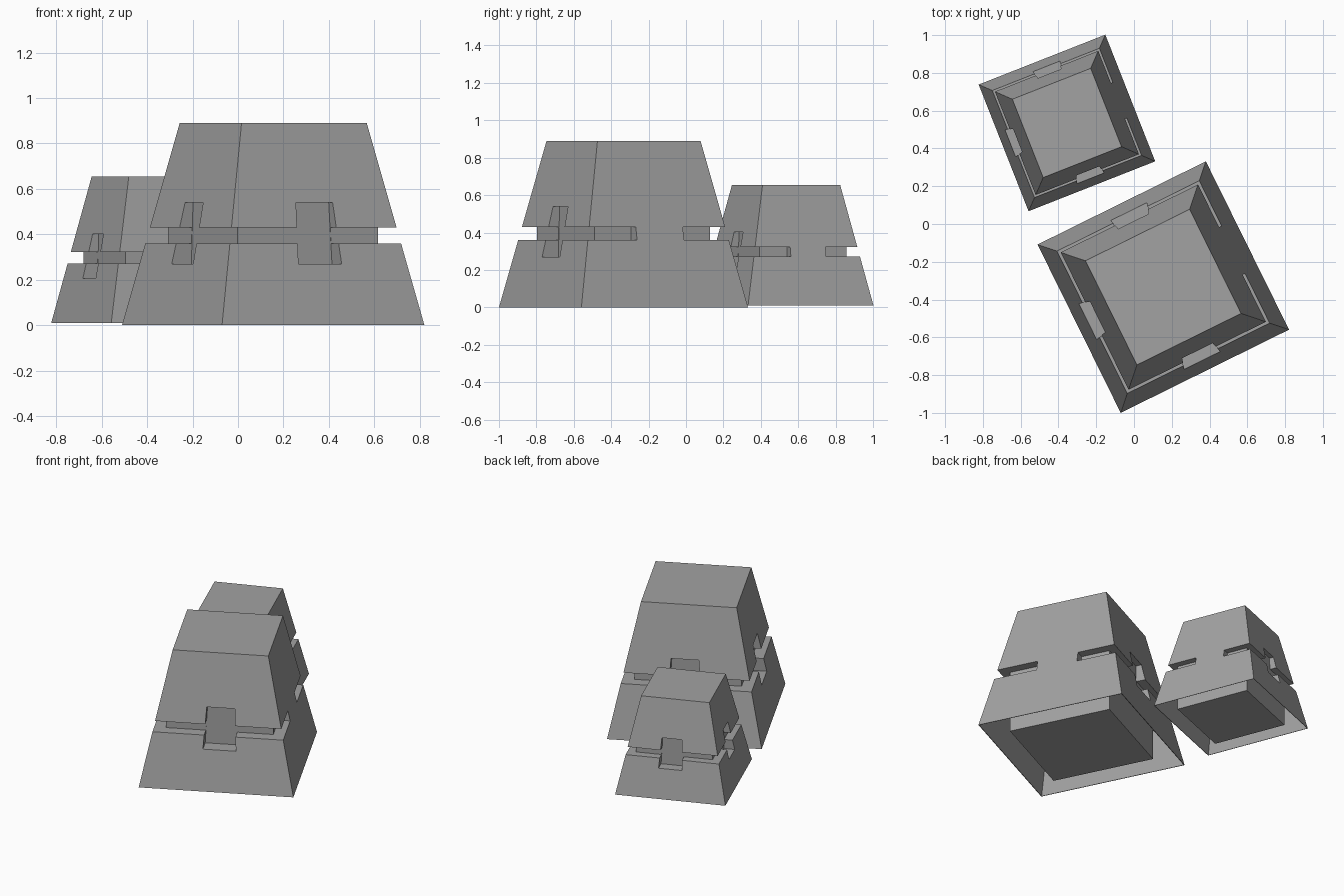
import bpy, bmesh, math
from mathutils import Matrix

cube = bpy.data.objects.get("Cube")
if cube:
    bpy.data.objects.remove(cube, do_unlink=True)

grey = bpy.data.materials.new("plain grey")
grey.use_nodes = True
grey.diffuse_color = (0.36, 0.36, 0.36, 1)
grey.node_tree.nodes["Principled BSDF"].inputs["Base Color"].default_value = grey.diffuse_color

CORE = 0.345          # half width of the inner core
SHIFT = 0.013         # sideways offset of the windows and bridge


def hull(z):
    """Half width of the sloping outer wall at a height."""
    return 0.497 - 0.213 * z


def add_object(name, bm):
    bmesh.ops.recalc_face_normals(bm, faces=bm.faces[:])
    mesh = bpy.data.meshes.new(name)
    bm.to_mesh(mesh)
    bm.free()
    mesh.materials.append(grey)
    obj = bpy.data.objects.new(name, mesh)
    bpy.context.collection.objects.link(obj)
    return obj


def square_stack(name, profile):
    """Square rings of (half width, height), joined and capped."""
    bm = bmesh.new()
    rings = [[bm.verts.new((sx * h, sy * h, z))
              for sx, sy in ((-1, -1), (1, -1), (1, 1), (-1, 1))]
             for h, z in profile]
    for a, b in zip(rings, rings[1:]):
        for i in range(4):
            j = (i + 1) % 4
            bm.faces.new((a[i], a[j], b[j], b[i]))
    bm.faces.new(rings[0])
    bm.faces.new(rings[-1])
    return add_object(name, bm)


def wedge(name, z0, z1, in0, out0, out1, half0, half1, shift):
    """Block reaching out along +x, tapering from bottom to top."""
    bm = bmesh.new()
    rows = []
    for z, out, half in ((z0, out0, half0), (z1, out1, half1)):
        rows.append([bm.verts.new((x, y + shift, z)) for x, y in
                     ((in0, -half), (out, -half), (out, half), (in0, half))])
    a, b = rows
    for i in range(4):
        j = (i + 1) % 4
        bm.faces.new((a[i], a[j], b[j], b[i]))
    bm.faces.new(a)
    bm.faces.new(b)
    return add_object(name, bm)


def build_block(label, x, y, z, turn, scale):
    # Body: core, hollow underside, lower skirt, groove and upper hood
    wall, ceiling = 0.004, 0.262
    body = square_stack(label + "_body", [
        (CORE, 0), (CORE, ceiling), (hull(ceiling) - wall, ceiling),
        (hull(0) - wall, 0), (hull(0), 0), (hull(0.36), 0.36),
        (CORE, 0.36), (CORE, 0.43), (hull(0.43), 0.43), (hull(0.89), 0.89)])

    # Windows cut into three sides
    for quarter in (1, 2, 3):
        side = SHIFT if quarter == 3 else -SHIFT
        cutter = wedge("window_cutter", 0.27, 0.54, CORE - 0.002, 0.6, 0.6,
                       0.106, 0.09, side)
        cutter.hide_render = True
        cutter.data.transform(Matrix.Rotation(quarter * math.pi / 2, 4, "Z"))
        mod = body.modifiers.new("window", "BOOLEAN")
        mod.operation = "DIFFERENCE"
        mod.solver = "EXACT"
        mod.object = cutter
        bpy.context.view_layer.update()
        graph = bpy.context.evaluated_depsgraph_get()
        cut = bpy.data.meshes.new_from_object(body.evaluated_get(graph))
        body.modifiers.clear()
        body.data = cut
        bpy.data.objects.remove(cutter, do_unlink=True)

    # Bridge closing the groove in the middle of the remaining side
    bridge = wedge(label + "_bridge", 0.36, 0.43, CORE - 0.02,
                   hull(0.36), hull(0.43), 0.14, 0.14, SHIFT)

    place = (Matrix.Translation((x, y, z))
             @ Matrix.Rotation(math.radians(turn), 4, "Z")
             @ Matrix.Scale(scale, 4))
    for obj in (body, bridge):
        obj.data.transform(place)


build_block("large_block", 0.155, -0.334, 0, 26.3, 1)
build_block("small_block", -0.355, 0.535, 0.01, 21.5, 0.725)
